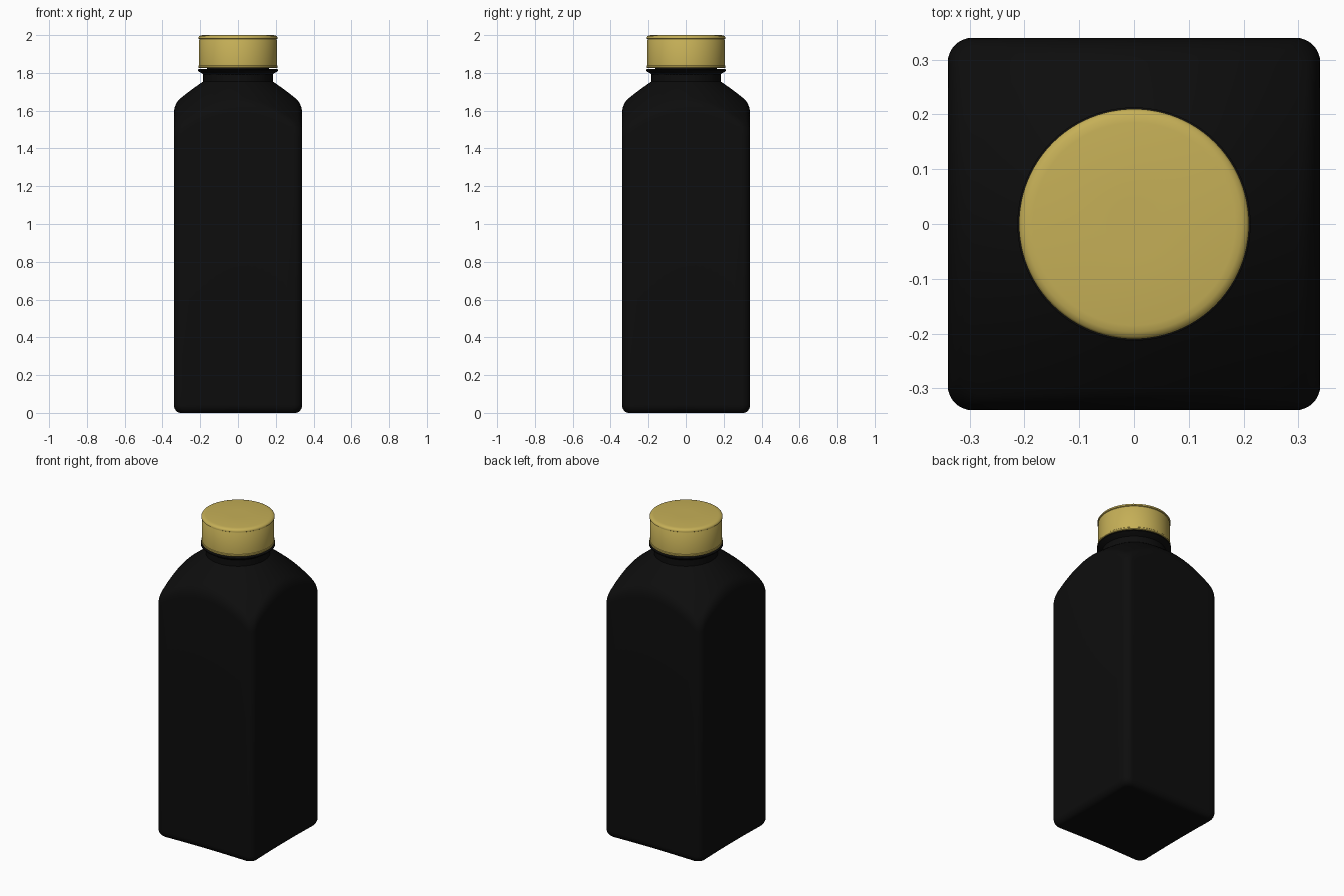
import bpy, bmesh, math
from mathutils import Vector

if "Cube" in bpy.data.objects:
    bpy.data.objects.remove(bpy.data.objects["Cube"])


def material(name, rgb):
    m = bpy.data.materials.new(name)
    m.diffuse_color = (*rgb, 1)
    m.use_nodes = True
    m.node_tree.nodes["Principled BSDF"].inputs["Base Color"].default_value = m.diffuse_color
    return m


black = material("matte_black", (0.004, 0.004, 0.004))
gold = material("gold", (0.56, 0.43, 0.095))


def loft(name, rings, mat, angle):
    """Skin a stack of equal-length rings, capping both ends."""
    bm = bmesh.new()
    loops = [[bm.verts.new(p) for p in ring] for ring in rings]
    n = len(loops[0])
    for a, b in zip(loops, loops[1:]):
        for i in range(n):
            j = (i + 1) % n
            bm.faces.new((a[i], a[j], b[j], b[i]))
    bm.faces.new(loops[0][::-1])
    bm.faces.new(loops[-1])
    bmesh.ops.recalc_face_normals(bm, faces=bm.faces)
    me = bpy.data.meshes.new(name)
    bm.to_mesh(me)
    bm.free()
    me.materials.append(mat)
    ob = bpy.data.objects.new(name, me)
    bpy.context.collection.objects.link(ob)
    bpy.ops.object.select_all(action='DESELECT')
    ob.select_set(True)
    bpy.context.view_layer.objects.active = ob
    bpy.ops.object.shade_smooth_by_angle(angle=math.radians(angle))
    return ob


def lathe(name, profile, mat, n=96):
    rings = [[(r * math.cos(2 * math.pi * i / n), r * math.sin(2 * math.pi * i / n), z)
              for i in range(n)] for r, z in profile]
    return loft(name, rings, mat, 35)


# Rounded-square outline of the body
HALF, CORNER, NECK = 0.34, 0.045, 0.184
outline = []
for q in range(4):
    turn = q * math.pi / 2
    c = HALF - CORNER
    pts = [Vector((HALF, -c + 2 * c * k / 16)) for k in range(16)]
    pts += [Vector((c + CORNER * math.cos(a), c + CORNER * math.sin(a)))
            for a in (math.pi / 2 * k / 8 for k in range(8))]
    for p in pts:
        outline.append(Vector((p.x * math.cos(turn) - p.y * math.sin(turn),
                               p.x * math.sin(turn) + p.y * math.cos(turn))))


def dome(r):
    d = r - 0.19
    return 1.75 - 0.657 * d - 0.73 * d * d


def meridian(R):
    """Body section at a direction whose outline radius is R, from base to neck."""
    f = 0.045
    pts = [(R * 0.5, 0.0)]
    for k in range(7):                                   # base fillet
        a = math.pi / 2 * k / 6
        pts.append((R - f + f * math.sin(a), f - f * math.cos(a)))
    inner, top = R - 0.035, dome(R)
    p0, p1, p2 = (R, top - 0.055), (R, top), (inner, dome(inner))
    for k in range(9):                                   # shoulder edge fillet
        t = k / 8
        pts.append(tuple((1 - t) ** 2 * a + 2 * t * (1 - t) * b + t * t * c
                         for a, b, c in zip(p0, p1, p2)))
    for k in range(1, 13):                               # domed shoulder
        r = inner + (NECK - inner) * k / 12
        pts.append((r, dome(r)))
    pts.append((NECK, 1.82))                             # neck
    return pts


sections = [(p.normalized(), meridian(p.length)) for p in outline]
rings = [[(d.x * s[k][0], d.y * s[k][0], s[k][1]) for d, s in sections]
         for k in range(len(sections[0][1]))]
loft("bottle_body", rings, black, 50)

# Thin flared collar under the cap
lathe("neck_collar", [(0.18, 1.79), (0.19, 1.797), (0.207, 1.807), (0.213, 1.812),
                      (0.213, 1.818), (0.205, 1.821), (0.18, 1.821)], black)

# Screw cap with a lower band and a stepped top edge
lathe("cap", [(0.17, 1.825), (0.207, 1.825), (0.21, 1.828), (0.21, 1.837),
              (0.207, 1.84), (0.207, 1.972), (0.205, 1.975), (0.205, 1.979),
              (0.21, 1.982), (0.21, 1.988), (0.206, 1.994), (0.197, 1.998),
              (0.185, 2.0), (0.05, 2.0)], gold)
# Hidden plug joining the neck to the cap
lathe("neck_plug", [(0.165, 1.80), (0.165, 1.90)], black)
